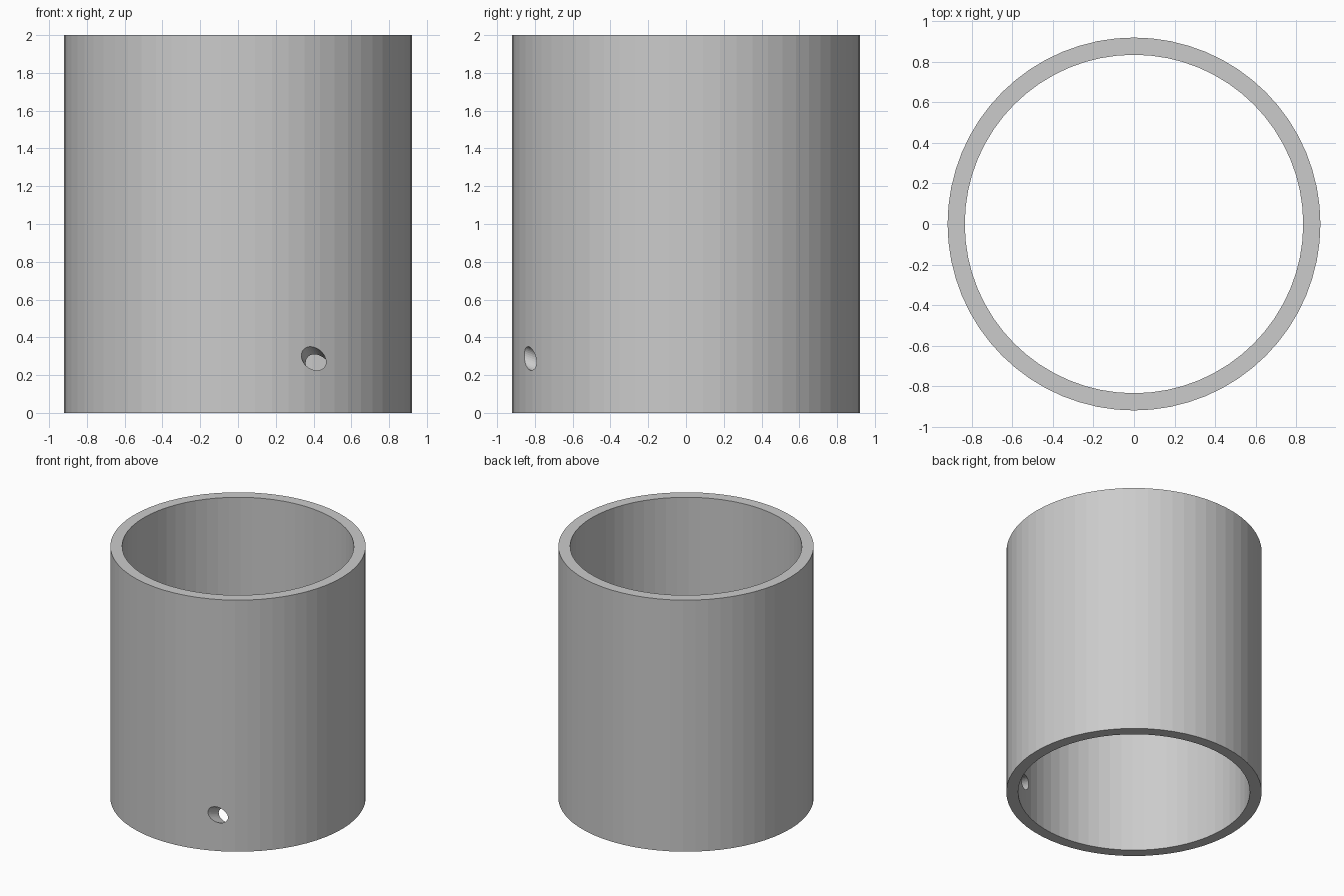
import bpy
from mathutils import Vector

if "Cube" in bpy.data.objects:
    bpy.data.objects.remove(bpy.data.objects["Cube"])

SIDES, HEIGHT = 64, 2.0
R_OUT, R_IN = 0.92, 0.835


def cylinder(name, radius, depth, location, sides, axis=(0, 0, 1)):
    bpy.ops.mesh.primitive_cylinder_add(vertices=sides, radius=radius, depth=depth, location=location)
    ob = bpy.context.object
    ob.name = name
    ob.rotation_mode = 'QUATERNION'
    ob.rotation_quaternion = Vector(axis).to_track_quat('Z', 'Y')
    return ob


def cut(target, cutter):
    mod = target.modifiers.new(cutter.name, 'BOOLEAN')
    mod.operation = 'DIFFERENCE'
    mod.solver = 'EXACT'
    mod.object = cutter
    bpy.context.view_layer.objects.active = target
    bpy.ops.object.modifier_apply(modifier=mod.name)
    bpy.data.objects.remove(cutter, do_unlink=True)


# Open tube
tube = cylinder("tube", R_OUT, HEIGHT, (0, 0, HEIGHT / 2), SIDES)
cut(tube, cylinder("bore", R_IN, HEIGHT + 0.2, (0, 0, HEIGHT / 2), SIDES))

# Slanted drain hole, running inward and down through the front right wall
cut(tube, cylinder("drain_hole", 0.057, 0.5, (0.40, -0.828, 0.288), 32, axis=(0.024, 0.11, -0.042)))
